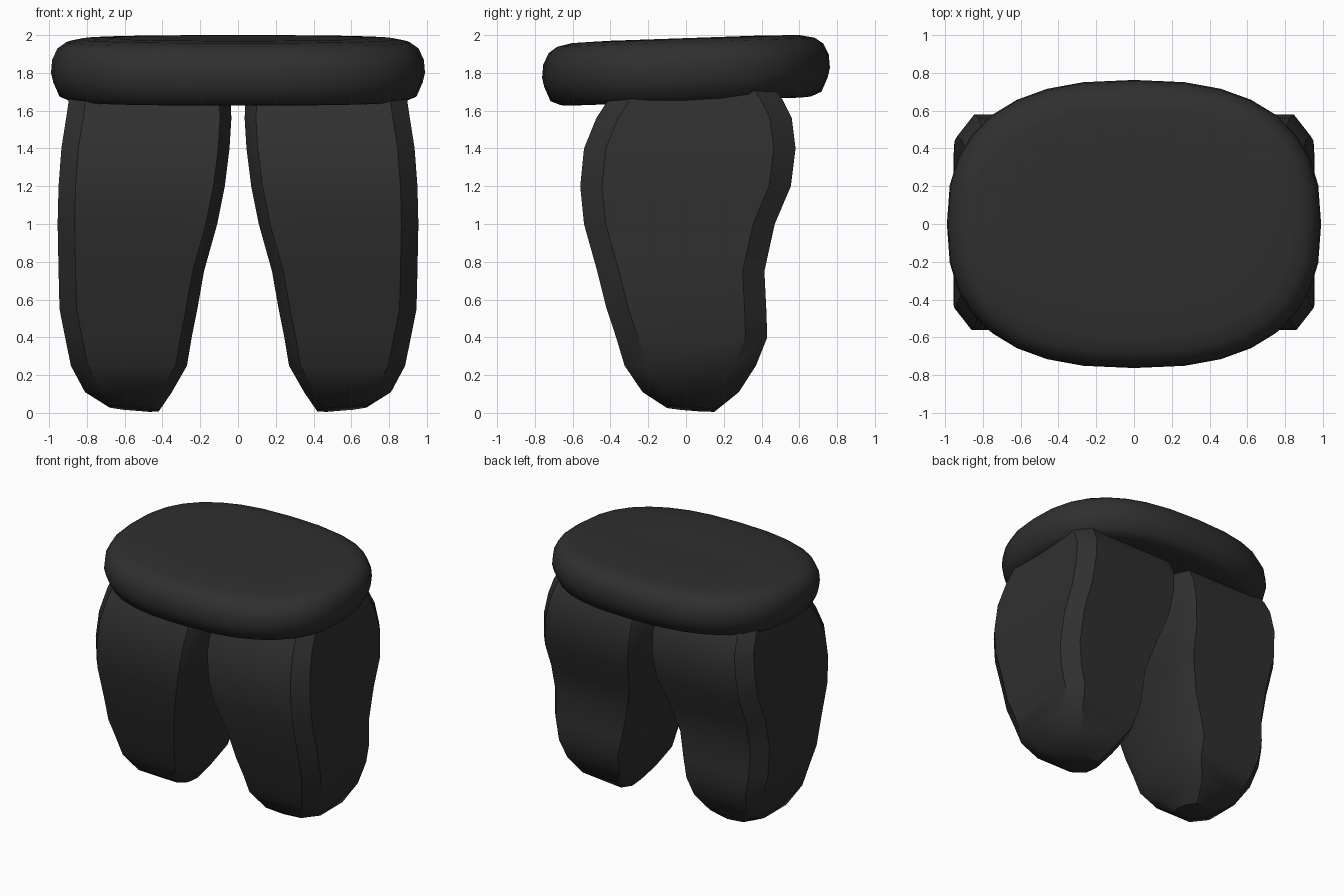
import bpy, bmesh, math

if "Cube" in bpy.data.objects:
    bpy.data.objects.remove(bpy.data.objects["Cube"])

cloth = bpy.data.materials.new("charcoal cloth")
cloth.diffuse_color = (0.029, 0.029, 0.029, 1)
cloth.use_nodes = True
cloth.node_tree.nodes["Principled BSDF"].inputs["Base Color"].default_value = cloth.diffuse_color


def loft(name, rings, angle):
    """Skin a stack of closed rings and cap both ends."""
    bm = bmesh.new()
    loops = [[bm.verts.new(p) for p in ring] for ring in rings]
    n = len(loops[0])
    for a, b in zip(loops, loops[1:]):
        for i in range(n):
            j = (i + 1) % n
            bm.faces.new((a[i], a[j], b[j], b[i]))
    bm.faces.new(loops[0][::-1])
    bm.faces.new(loops[-1])
    bmesh.ops.recalc_face_normals(bm, faces=bm.faces)
    mesh = bpy.data.meshes.new(name)
    bm.to_mesh(mesh)
    bm.free()
    mesh.materials.append(cloth)
    obj = bpy.data.objects.new(name, mesh)
    bpy.context.collection.objects.link(obj)
    bpy.ops.object.select_all(action='DESELECT')
    obj.select_set(True)
    bpy.context.view_layer.objects.active = obj
    bpy.ops.object.shade_smooth_by_angle(angle=math.radians(angle))
    return obj


# Trouser leg sections: height, inner x, outer x, front y, back y
LEG = [
    (0.02, 0.42, 0.68, -0.10, 0.15),
    (0.11, 0.35, 0.81, -0.23, 0.28),
    (0.25, 0.27, 0.885, -0.325, 0.37),
    (0.40, 0.245, 0.915, -0.37, 0.43),
    (0.55, 0.215, 0.945, -0.42, 0.425),
    (0.75, 0.18, 0.95, -0.47, 0.415),
    (1.00, 0.11, 0.955, -0.54, 0.47),
    (1.20, 0.07, 0.95, -0.56, 0.555),
    (1.40, 0.045, 0.935, -0.54, 0.58),
    (1.56, 0.035, 0.91, -0.475, 0.56),
    (1.66, 0.04, 0.895, -0.41, 0.51),
    (1.74, 0.06, 0.87, -0.36, 0.45),
]


def leg_ring(side, z, x0, x1, y0, y1):
    """Rectangle with chamfered corners, sole slightly tilted."""
    ci, co, cy = 0.06, 0.09, 0.115
    if z < 0.1:
        ci, co, cy = 0.05, 0.07, 0.07
    pts = [(x0 + ci, y0), (x1 - co, y0), (x1, y0 + cy), (x1, y1 - cy),
           (x1 - co, y1), (x0 + ci, y1), (x0, y1 - cy), (x0, y0 + cy)]
    tilt = 0.08 if z < 0.1 else 0
    return [(side * x, y, z + tilt * (x - 0.5 - y)) for x, y in pts]


for side, name in ((-1, "right_leg"), (1, "left_leg")):
    loft(name, [leg_ring(side, *row) for row in LEG], 35)

# Waistband profile: inset from the widest outline, height
BAND = [(0.45, 1.648), (0.16, 1.648), (0.10, 1.652), (0.045, 1.675), (0.012, 1.75),
        (0.0, 1.80), (0.006, 1.87), (0.035, 1.93), (0.08, 1.962),
        (0.16, 1.979), (0.35, 1.984), (0.6, 1.980)]


def band_ring(inset, z, n=32, power=2.5):
    """Superellipse, rising a little towards the back."""
    ring = []
    for i in range(n):
        a = 2 * math.pi * i / n
        c, s = math.cos(a), math.sin(a)
        x = (0.99 - inset) * math.copysign(abs(c) ** (2 / power), c)
        y = (0.762 - inset) * math.copysign(abs(s) ** (2 / power), s)
        ring.append((x, y, z + 0.035 * y))
    return ring


loft("waistband", [band_ring(*row) for row in BAND], 60)
